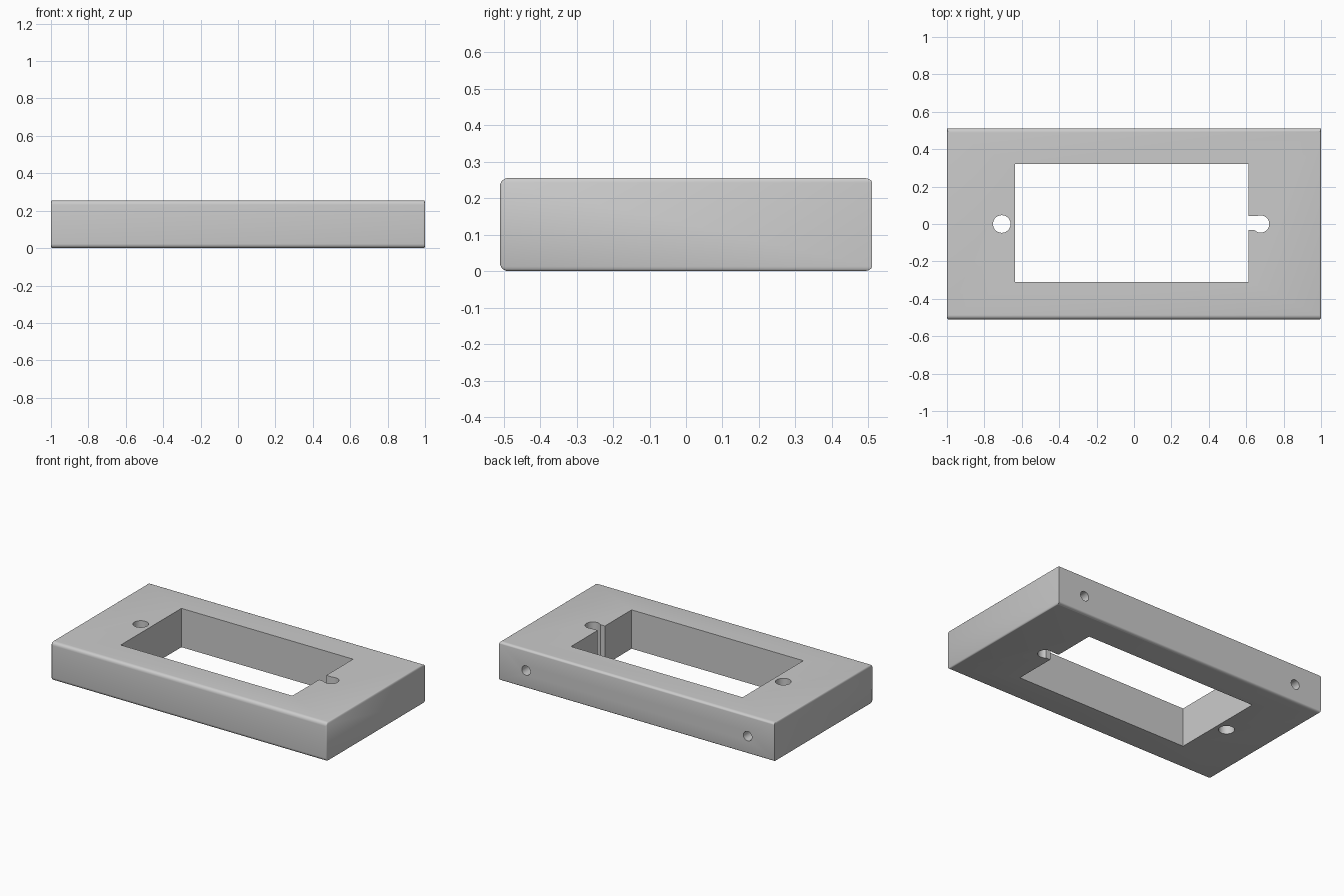
import bpy, bmesh
from math import pi

if "Cube" in bpy.data.objects:
    bpy.data.objects.remove(bpy.data.objects["Cube"])

HX, HY, H = 1.0, 0.51, 0.255


def add_object(name, bm):
    mesh = bpy.data.meshes.new(name)
    bm.to_mesh(mesh)
    bm.free()
    obj = bpy.data.objects.new(name, mesh)
    bpy.context.collection.objects.link(obj)
    return obj


def box(name, x0, x1, y0, y1, z0, z1):
    bm = bmesh.new()
    bmesh.ops.create_cube(bm, size=1)
    for v in bm.verts:
        v.co = ((x0 + x1) / 2 + v.co.x * (x1 - x0),
                (y0 + y1) / 2 + v.co.y * (y1 - y0),
                (z0 + z1) / 2 + v.co.z * (z1 - z0))
    return add_object(name, bm)


def cylinder(name, radius, depth, location, rotation=(0, 0, 0)):
    bm = bmesh.new()
    bmesh.ops.create_cone(bm, cap_ends=True, segments=48,
                          radius1=radius, radius2=radius, depth=depth)
    obj = add_object(name, bm)
    obj.location, obj.rotation_euler = location, rotation
    return obj


# Frame block: long edges well rounded, ends and front corners slightly, back corners sharp
frame = box("frame", -HX, HX, -HY, HY, 0, H)
weights = frame.data.attributes.new("bevel_weight_edge", 'FLOAT', 'EDGE')
for e in frame.data.edges:
    a, b = (frame.data.vertices[i].co for i in e.vertices)
    d = b - a
    if abs(d.x) > 0.01:
        w = 1.0
    elif abs(d.y) > 0.01:
        w = 0.35
    else:
        w = 0.35 if a.y < 0 else 0.0
    weights.data[e.index].value = w
bevel = frame.modifiers.new("rounded_edges", 'BEVEL')
bevel.limit_method = 'WEIGHT'
bevel.width = 0.023
bevel.segments = 6

# Window, slot, through holes and blind holes in the back
cutters = [
    box("window_cutter", -0.635, 0.612, -0.31, 0.32, -0.1, H + 0.1),
    box("slot_cutter", 0.58, 0.66, -0.033, 0.042, -0.1, H + 0.1),
    cylinder("left_hole_cutter", 0.047, 0.6, (-0.707, 0, H / 2)),
    cylinder("right_hole_cutter", 0.046, 0.6, (0.677, 0, H / 2)),
]
for x in (-0.805, 0.805):
    cutters.append(cylinder("back_hole_cutter", 0.031, 0.5, (x, HY, 0.118), (pi / 2, 0, 0)))

for c in cutters:
    m = frame.modifiers.new(c.name, 'BOOLEAN')
    m.operation, m.solver, m.object = 'DIFFERENCE', 'EXACT', c

# Bake the cuts, remove the helpers and smooth the curved surfaces
bpy.context.view_layer.objects.active = frame
frame.select_set(True)
for m in list(frame.modifiers):
    bpy.ops.object.modifier_apply(modifier=m.name)
for c in cutters:
    bpy.data.objects.remove(c)
bpy.ops.object.shade_smooth_by_angle(angle=pi / 6)
